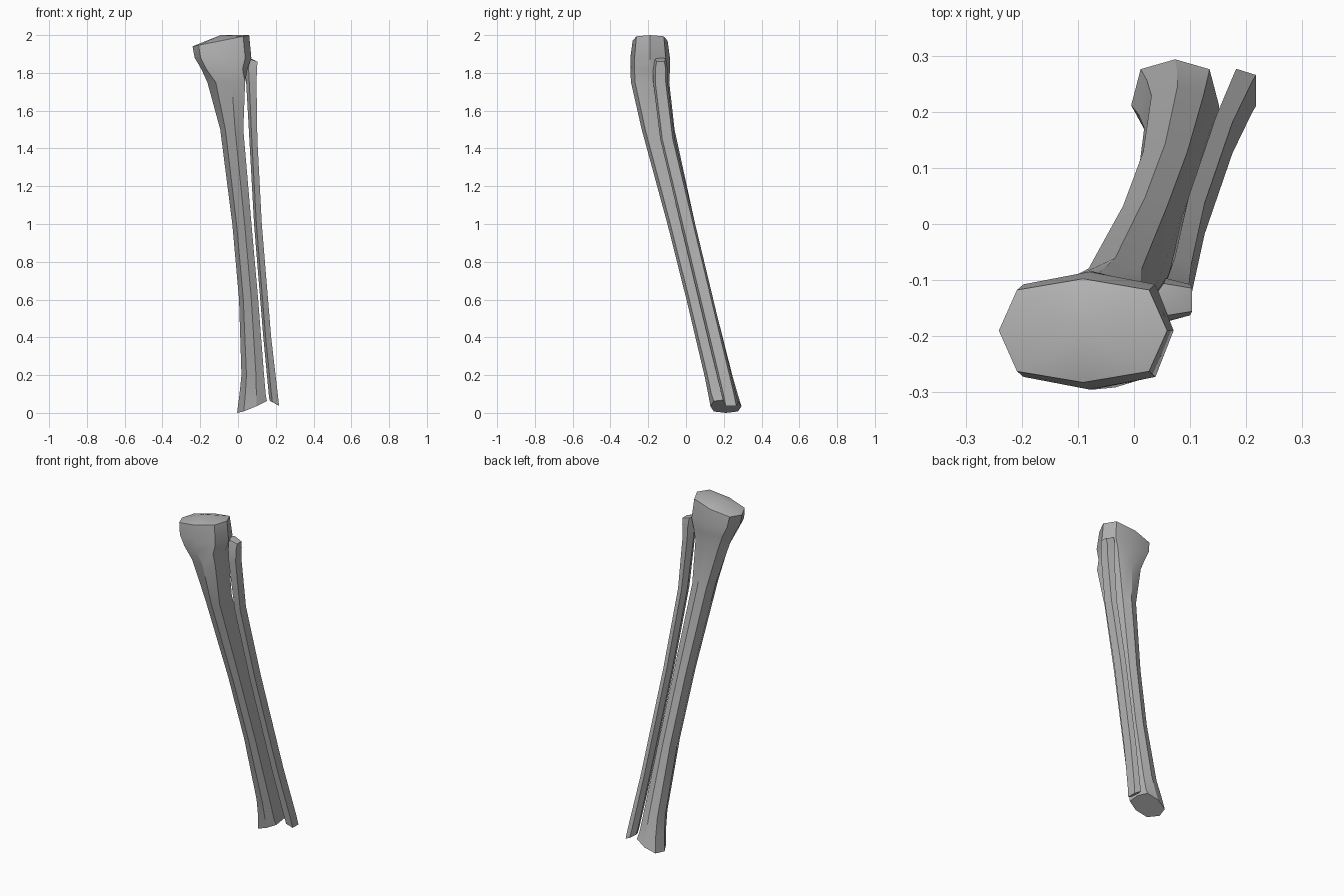
import bpy, bmesh, math

cube = bpy.data.objects.get("Cube")
if cube:
    bpy.data.objects.remove(cube, do_unlink=True)

grey = bpy.data.materials.new("bone grey")
grey.use_nodes = True
level = 0.45
color = (level, level, level, 1)
grey.diffuse_color = color
grey.node_tree.nodes["Principled BSDF"].inputs["Base Color"].default_value = color


def soften(value, power=0.7):
    """Push a circle coordinate outwards for a boxier section."""
    return math.copysign(abs(value) ** power, value)


def foot_flare(z):
    """Fades from one at the ground to zero halfway up."""
    return max(0, 1 - z) ** 6


def shin_shape(z):
    """Centre and half widths of the shin bone at a height."""
    foot = foot_flare(z)
    centre_x = 0.09 - 0.07 * z ** 1.4 - 0.02 * foot
    centre_y = max(0.22 - 0.245 * z, -0.19)
    half_x = min(0.15, 0.05 + 0.1 * (z / 1.88) ** 10 + 0.035 * foot)
    half_y = min(0.105, 0.07 + 0.035 * (z / 1.8) ** 4 + 0.015 * foot)
    return centre_x, centre_y, half_x, half_y


def calf_shape(z):
    """Centre and half widths of the calf bone at a height."""
    centre_x = 0.2 - 0.12 * z + 0.027 * z ** 2
    centre_y = max(0.25 - 0.24 * z, -0.135)
    half_x = 0.022 + 0.02 * (z / 1.9) ** 12 + 0.007 * foot_flare(z)
    return centre_x, centre_y, half_x, 0.04


def build_ring(bm, shape, sides, z, tilt, lean, squash):
    """One cross-section; lean moves the front crest towards the outer side."""
    centre_x, centre_y, half_x, half_y = shape(z)
    ring = []
    for i in range(sides):
        angle = math.pi + math.tau * i / sides
        v = soften(math.sin(angle))
        u = soften(math.cos(angle))
        x = centre_x + half_x * (u + lean * max(0, -v))
        y = centre_y + half_y * squash * v
        ring.append(bm.verts.new((x, y, z + tilt * u)))
    return ring


def build_bone(name, shape, sides, heights, lean, low_tilt, top_tilt, rim, bump):
    """Skin the cross-sections, tilt both ends and raise a bump on top."""
    bm = bmesh.new()
    rings = []
    for z in heights:
        tilt = {heights[0]: low_tilt, heights[-1]: top_tilt}.get(z, 0)
        squash = rim if z == heights[-1] else 1
        ring_lean = lean if z < 1.8 else 0
        rings.append(build_ring(bm, shape, sides, z, tilt, ring_lean, squash))

    for lower, upper in zip(rings, rings[1:]):
        for i in range(sides):
            j = (i + 1) % sides
            bm.faces.new((lower[i], lower[j], upper[j], upper[i]))
    bm.faces.new(list(reversed(rings[0])))

    # Fan the top end around its raised centre
    top = rings[-1]
    centre_x, centre_y = shape(heights[-1])[:2]
    peak = bm.verts.new((centre_x, centre_y, heights[-1] + bump))
    for i in range(sides):
        bm.faces.new((top[i], top[(i + 1) % sides], peak))

    bmesh.ops.recalc_face_normals(bm, faces=bm.faces)
    mesh = bpy.data.meshes.new(name)
    bm.to_mesh(mesh)
    bm.free()
    mesh.materials.append(grey)
    bone = bpy.data.objects.new(name, mesh)
    bpy.context.collection.objects.link(bone)
    bpy.ops.object.select_all(action="DESELECT")
    bone.select_set(True)
    bpy.context.view_layer.objects.active = bone
    bpy.ops.object.shade_smooth_by_angle(angle=math.radians(30))


# Shin bone: crested shaft, wide knee end, slanted ankle end
build_bone(
    "shin_bone", shin_shape, sides=8,
    heights=[0.035, 0.1, 0.2, 0.6, 1, 1.5, 1.75, 1.82, 1.88, 1.97],
    lean=0.3, low_tilt=0.035, top_tilt=0.03, rim=0.88, bump=0.03)

# Calf bone: slim strut on the outer side with a small knob on top
build_bone(
    "calf_bone", calf_shape, sides=5,
    heights=[0.05, 0.1, 0.4, 1, 1.45, 1.75, 1.82, 1.87],
    lean=0, low_tilt=-0.015, top_tilt=-0.012, rim=0.75, bump=0.005)
